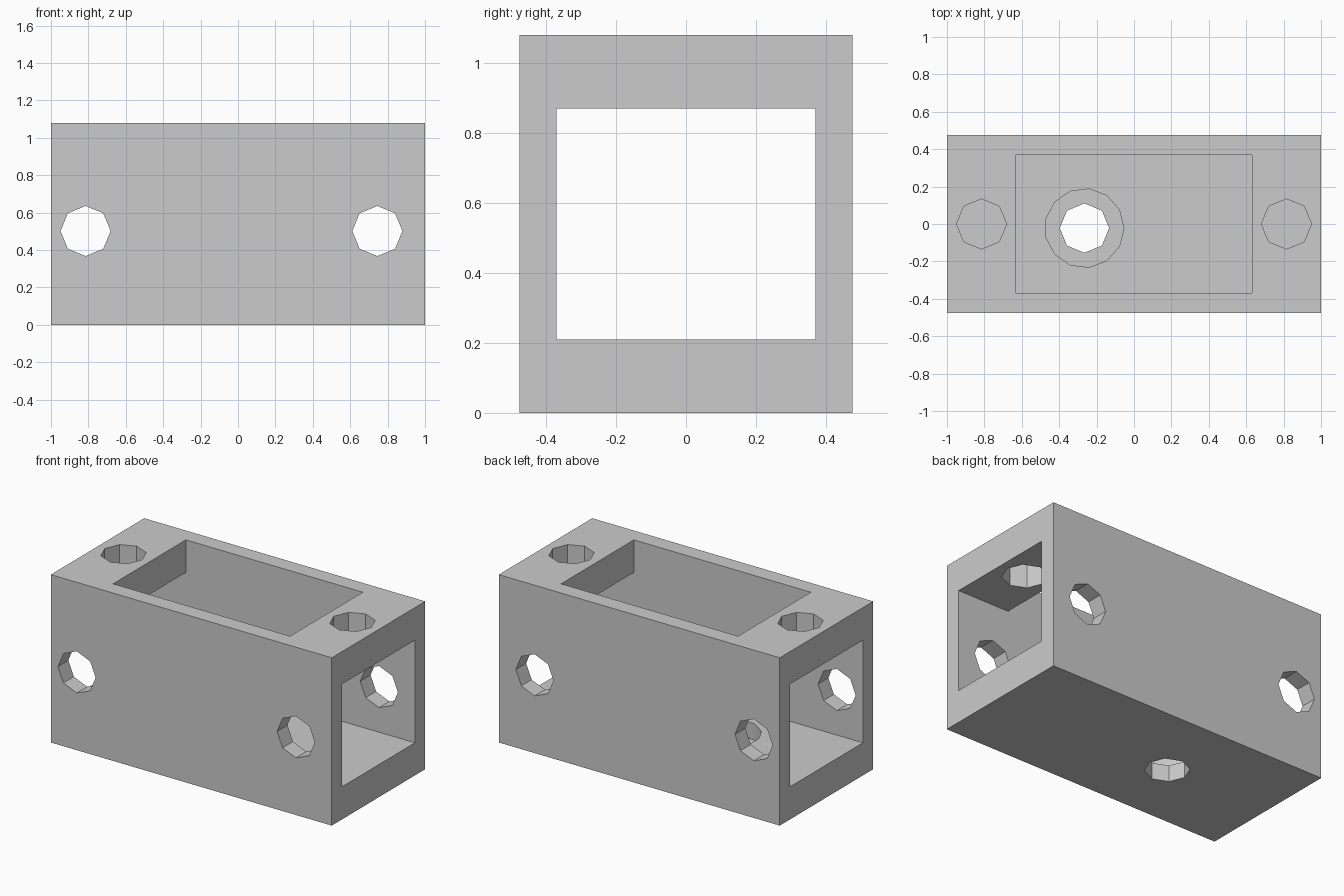
import bpy
from math import pi

start = bpy.data.objects.get("Cube")
if start:
    bpy.data.objects.remove(start, do_unlink=True)

HEIGHT, FLOOR, CEILING = 1.08, 0.21, 0.87

grey = bpy.data.materials.new("plain grey")
grey.use_nodes = True
grey.diffuse_color = (0.6, 0.6, 0.6, 1)
grey.node_tree.nodes["Principled BSDF"].inputs["Base Color"].default_value = (0.6, 0.6, 0.6, 1)


def box(name, low, high):
    centre = [(a + b) / 2 for a, b in zip(low, high)]
    bpy.ops.mesh.primitive_cube_add(size=1, location=centre)
    ob = bpy.context.object
    ob.name = name
    ob.scale = [b - a for a, b in zip(low, high)]
    bpy.ops.object.transform_apply(location=True, rotation=True, scale=True)
    return ob


def drill(name, sides, radius, depth, centre, tilt=0):
    bpy.ops.mesh.primitive_cylinder_add(vertices=sides, radius=radius, depth=depth,
                                        location=centre, rotation=(tilt, 0, 0))
    ob = bpy.context.object
    ob.name = name
    # Start the polygon with a corner on the +x axis
    if not tilt:
        ob.rotation_euler.z = -pi / 2
    bpy.ops.object.transform_apply(location=True, rotation=True, scale=True)
    return ob


# Outer block
housing = box("housing", (-1, -0.475, 0), (1, 0.475, HEIGHT))
housing.data.materials.append(grey)

# Lengthwise tunnel and the window in the top
cutters = [
    box("tunnel_cutter", (-1.2, -0.37, FLOOR), (1.2, 0.37, CEILING)),
    box("window_cutter", (-0.63, -0.37, 0.5), (0.63, 0.37, 1.3)),
]

# Screw holes through the top
for x in (-0.815, 0.815):
    cutters.append(drill("top_hole_cutter", 8, 0.134, 0.6, (x, 0, HEIGHT)))

# Cross holes through both side walls
for x in (-0.815, 0.745):
    cutters.append(drill("side_hole_cutter", 8, 0.134, 1.4, (x, 0, 0.502), pi / 2))

# Stepped hole in the floor: narrow throat with a wide recess above
cutters.append(drill("throat_cutter", 8, 0.132, 0.6, (-0.265, -0.022, 0)))
cutters.append(drill("recess_cutter", 13, 0.211, 0.3, (-0.265, -0.022, 0.255)))

# Cut every opening, then drop the cutters
for cutter in cutters:
    cutter.hide_render = True
    cut = housing.modifiers.new(cutter.name, "BOOLEAN")
    cut.operation = "DIFFERENCE"
    cut.solver = "EXACT"
    cut.object = cutter

bpy.context.view_layer.objects.active = housing
for cut in list(housing.modifiers):
    bpy.ops.object.modifier_apply(modifier=cut.name)
for cutter in cutters:
    bpy.data.objects.remove(cutter, do_unlink=True)
